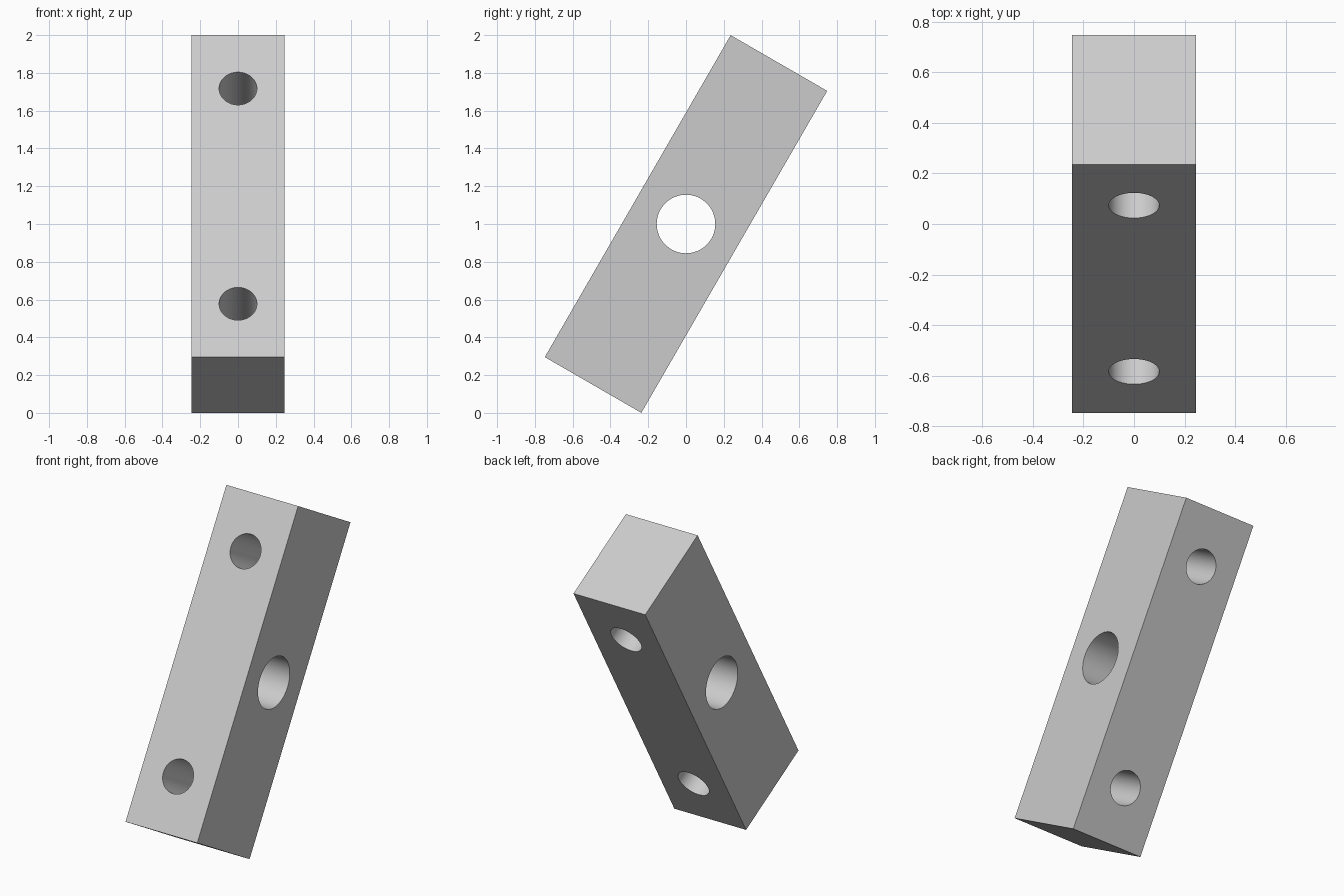
import bpy
import math
from mathutils import Matrix

if "Cube" in bpy.data.objects:
    bpy.data.objects.remove(bpy.data.objects["Cube"])

WIDTH, DEPTH, LENGTH = 0.49, 0.59, 1.968
TILT = Matrix.Translation((0, 0, 1)) @ Matrix.Rotation(math.radians(-30), 4, 'X')

grey = bpy.data.materials.new("light_grey")
grey.diffuse_color = (0.6, 0.6, 0.6, 1)
grey.use_nodes = True
grey.node_tree.nodes["Principled BSDF"].inputs["Base Color"].default_value = grey.diffuse_color

# Rectangular bar, drilled upright before it is tilted
bpy.ops.mesh.primitive_cube_add(size=1)
bar = bpy.context.object
bar.name = "drilled_bar"
bar.data.transform(Matrix.Diagonal((WIDTH, DEPTH, LENGTH, 1)))
bar.data.materials.append(grey)


def drill(name, radius, z, rotation):
    """Cut a round through hole centred at height z."""
    bpy.ops.mesh.primitive_cylinder_add(vertices=64, radius=radius, depth=1.2,
                                        location=(0, 0, z), rotation=rotation)
    cutter = bpy.context.object
    cutter.name = name
    cutter.data.materials.append(grey)
    cutter.hide_render = True
    mod = bar.modifiers.new(name, 'BOOLEAN')
    mod.operation = 'DIFFERENCE'
    mod.solver = 'EXACT'
    mod.object = cutter
    bpy.context.view_layer.objects.active = bar
    bpy.ops.object.modifier_apply(modifier=mod.name)
    bpy.data.objects.remove(cutter, do_unlink=True)


# Large side hole and the two smaller front-to-back holes
drill("side_hole_cutter", 0.155, 0, (0, math.pi / 2, 0))
for z in (-0.658, 0.658):
    drill("bolt_hole_cutter", 0.1, z, (math.pi / 2, 0, 0))

# Lean the bar back and smooth the bores
bar.data.transform(TILT)
bpy.ops.object.select_all(action='DESELECT')
bar.select_set(True)
bpy.context.view_layer.objects.active = bar
bpy.ops.object.shade_smooth_by_angle(angle=math.radians(30))
